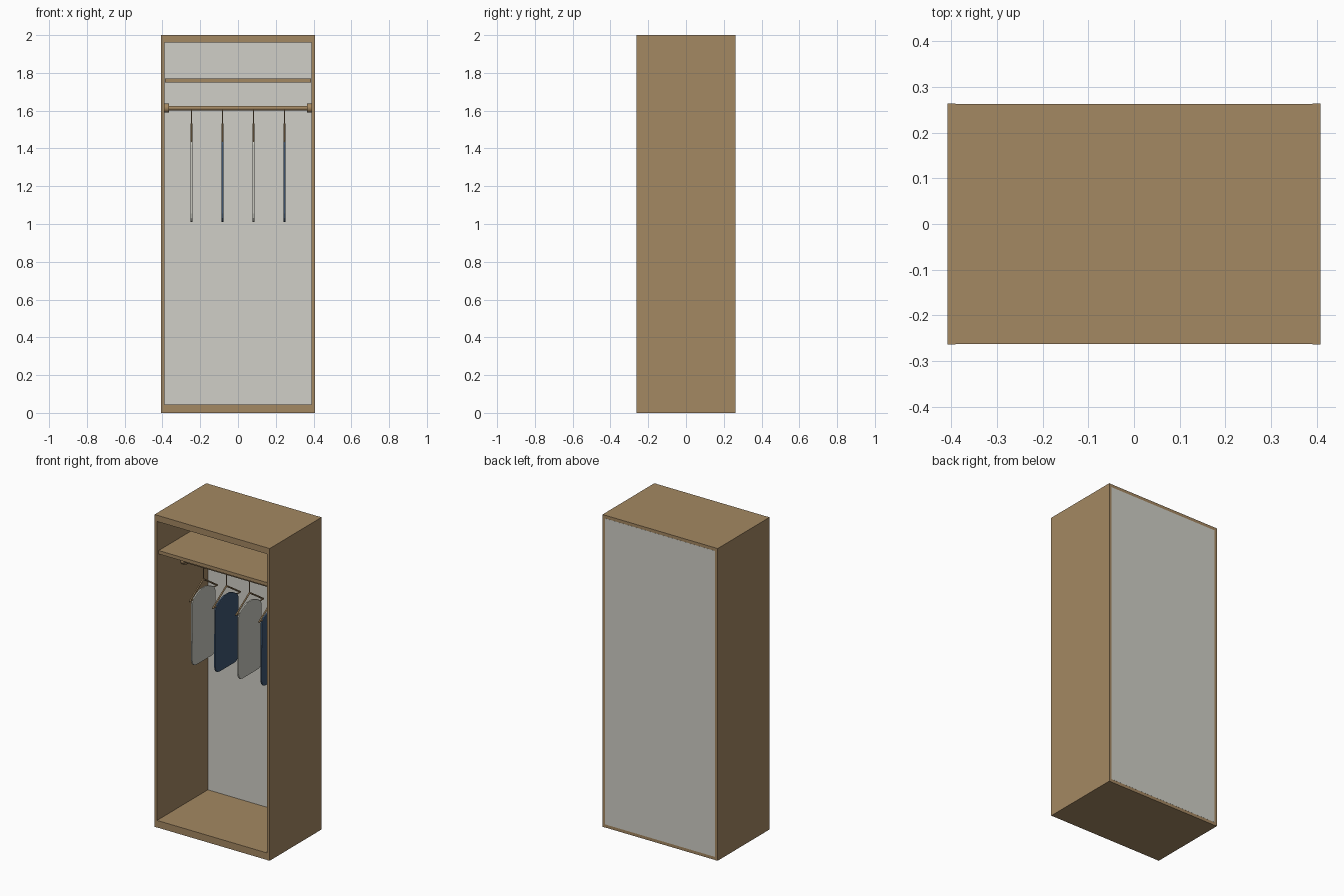
import bpy, bmesh, math
from mathutils import Vector

if "Cube" in bpy.data.objects:
    bpy.data.objects.remove(bpy.data.objects["Cube"])

def mat(name, rgb):
    m = bpy.data.materials.new(name)
    lin = [((c / 255 + 0.055) / 1.055) ** 2.4 for c in rgb]
    m.diffuse_color = (*lin, 1)
    m.use_nodes = True
    m.node_tree.nodes["Principled BSDF"].inputs["Base Color"].default_value = m.diffuse_color
    return m

WOOD = mat("oak wood", (164, 136, 98))
BACK = mat("pale grey panel", (208, 207, 199))
GREY = mat("grey cloth", (200, 200, 190))
BLUE = mat("navy cloth", (62, 86, 114))

def finish(name, bm, m):
    bmesh.ops.recalc_face_normals(bm, faces=bm.faces)
    me = bpy.data.meshes.new(name)
    bm.to_mesh(me)
    bm.free()
    me.materials.append(m)
    ob = bpy.data.objects.new(name, me)
    bpy.context.collection.objects.link(ob)
    return ob

def box(name, x0, x1, y0, y1, z0, z1, m):
    bm = bmesh.new()
    bmesh.ops.create_cube(bm, size=1)
    for v in bm.verts:
        v.co = ((x0 + x1) / 2 + v.co.x * (x1 - x0),
                (y0 + y1) / 2 + v.co.y * (y1 - y0),
                (z0 + z1) / 2 + v.co.z * (z1 - z0))
    return finish(name, bm, m)

def rod(name, a, b, r, m, n=16):
    a, b = Vector(a), Vector(b)
    bm = bmesh.new()
    bmesh.ops.create_cone(bm, cap_ends=True, segments=n, radius1=r, radius2=r, depth=(b - a).length)
    q = (b - a).to_track_quat('Z', 'Y')
    for v in bm.verts:
        v.co = q @ v.co + (a + b) / 2
    ob = finish(name, bm, m)
    for p in ob.data.polygons:
        p.use_smooth = len(p.vertices) == 4
    return ob

# carcass
W, D, T = 0.408, 0.263, 0.018
for s, n in ((-1, "left"), (1, "right")):
    x0, x1 = sorted((s * W, s * (W - T)))
    box(n + "_side", x0, x1, -D, D, 0, 2, WOOD)
box("top_panel", -W + T, W - T, -0.262, 0.262, 1.96, 2, WOOD)
box("bottom_panel", -W + T, W - T, -0.262, 0.262, 0, 0.045, WOOD)
box("back_panel", -W + T, W - T, 0.252, 0.2626, 0.02, 1.98, BACK)
box("shelf", -0.387, 0.387, -0.25, 0.25, 1.748, 1.77, WOOD)

# hanging rail with end sockets
RZ = 1.614
rod("rail", (-0.388, 0, RZ), (0.388, 0, RZ), 0.012, WOOD, 20)
for s, n in ((-1, "left"), (1, "right")):
    rod(n + "_rail_socket", (s * 0.365, 0, RZ), (s * 0.39, 0, RZ), 0.024, WOOD, 20)

def garment(name, x, m):
    # half outline (y, z): neck, shoulder, straight side, rounded hem
    half = [(0.03, 1.478), (0.075, 1.46), (0.105, 1.442), (0.117, 1.42),
            (0.12, 1.055), (0.113, 1.03), (0.098, 1.015), (0.075, 1.01)]
    pts = half + [(-y, z) for y, z in reversed(half)]
    bm = bmesh.new()
    t = 0.0055
    f = bm.faces.new([bm.verts.new((x - t, y, z)) for y, z in pts])
    r = bmesh.ops.extrude_face_region(bm, geom=[f])
    for v in r['geom']:
        if isinstance(v, bmesh.types.BMVert):
            v.co.x += 2 * t
    ob = finish(name, bm, m)
    b = ob.modifiers.new("soft edge", 'BEVEL')
    b.width, b.segments = 0.004, 2

# hangers and clothes
for i, x in enumerate((-0.246, -0.082, 0.082, 0.246)):
    n = "hanger_%d" % (i + 1)
    rod(n + "_hook", (x, 0, 1.525), (x, 0, 1.606), 0.003, WOOD, 8)
    for s in (-1, 1):
        rod(n + "_arm_" + ("front" if s < 0 else "back"),
            (x, 0, 1.53), (x, s * 0.14, 1.438), 0.005, WOOD, 8)
    rod(n + "_bar", (x, -0.14, 1.438), (x, 0.14, 1.438), 0.004, WOOD, 8)
    garment("garment_%d" % (i + 1), x, BLUE if i % 2 else GREY)
